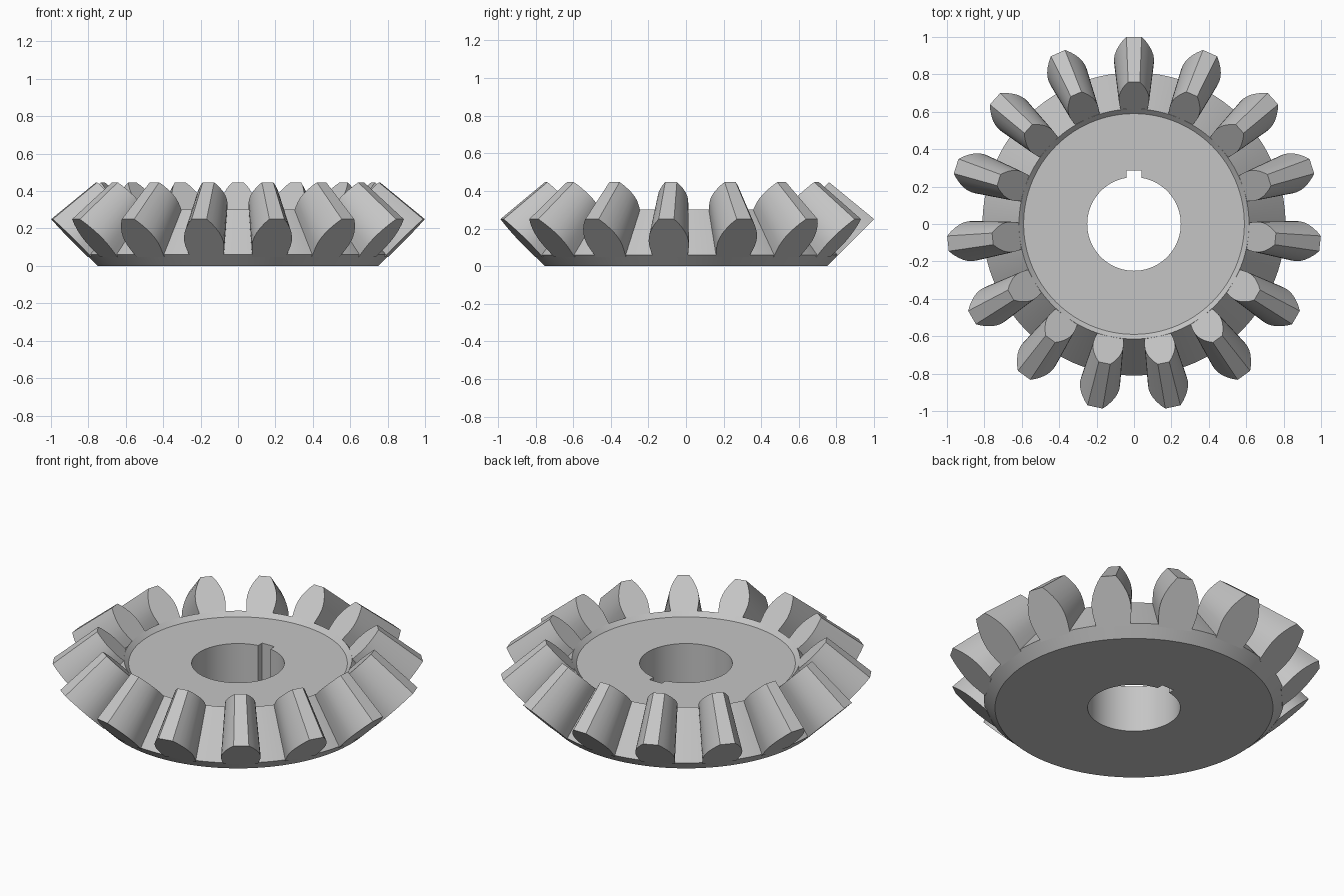
import bpy, bmesh, math
from mathutils import Vector

cube = bpy.data.objects.get("Cube")
if cube:
    bpy.data.objects.remove(cube)

STEEL = (0.56, 0.56, 0.56, 1)
mat = bpy.data.materials.new("steel_grey")
mat.use_nodes = True
mat.diffuse_color = STEEL
mat.node_tree.nodes["Principled BSDF"].inputs["Base Color"].default_value = STEEL

TEETH = 15
SEGMENTS = 120
APEX = Vector((0, 0, 1.07))     # point where all teeth converge
INNER_SCALE = 0.76              # small tooth end relative to the large end
ROOT = Vector((0, 0.81, 0.06))
TIP = Vector((0, 1.0, 0.25))
BORE, KEY_HALF, KEY_TOP = 0.25, 0.04, 0.285


def build(name, loops, ring, caps):
    """Skin a list of point loops; ring joins the last loop to the first."""
    bm = bmesh.new()
    rows = [[bm.verts.new(p) for p in loop] for loop in loops]
    pairs = list(zip(rows, rows[1:])) + ([(rows[-1], rows[0])] if ring else [])
    for a, b in pairs:
        for i in range(len(a)):
            j = (i + 1) % len(a)
            bm.faces.new((a[i], a[j], b[j], b[i]))
    if caps:
        bm.faces.new(rows[0])
        bm.faces.new(rows[-1])
    bmesh.ops.recalc_face_normals(bm, faces=bm.faces)
    mesh = bpy.data.meshes.new(name)
    bm.to_mesh(mesh)
    bm.free()
    mesh.materials.append(mat)
    obj = bpy.data.objects.new(name, mesh)
    bpy.context.collection.objects.link(obj)
    return obj


def circle(r, z):
    step = math.tau / SEGMENTS
    return [Vector((r * math.sin(i * step), r * math.cos(i * step), z))
            for i in range(SEGMENTS)]


def bore(z):
    """Bore outline with a square keyway at the back."""
    loop = circle(BORE, z)
    for k in range(-2, 3):
        loop[k] = Vector((KEY_HALF * k / 2, KEY_TOP, z))
    for k in (-3, 3):
        loop[k] = Vector((math.copysign(KEY_HALF, k),
                          math.sqrt(BORE ** 2 - KEY_HALF ** 2), z))
    return loop


# Gear body: bore, bottom, back cone, root cone, shallow recess, top
TOP = 0.277
body = build("gear_body",
             [bore(0), circle(0.75, 0), circle(0.81, 0.06),
              circle(0.615, 0.302), circle(0.59, TOP), bore(TOP)],
             ring=True, caps=False)

# Tooth profile: height fraction from root to tip, half width
flank = [(-0.06, 0.092), (0.1, 0.1), (0.25, 0.106), (0.38, 0.107),
         (0.5, 0.103), (0.62, 0.095), (0.75, 0.081), (0.88, 0.063), (1, 0.041)]
right = [ROOT.lerp(TIP, 0) + (TIP - ROOT) * s + Vector((w, 0, 0)) for s, w in flank]
left = [Vector((-p.x, p.y, p.z)) for p in reversed(right)]
outer = right + left
inner = [APEX + (p - APEX) * INNER_SCALE for p in outer]
tooth = build("tooth_1", [outer, inner], ring=False, caps=True)

# Repeat the tooth around the axis
parts = [body, tooth]
for n in range(1, TEETH):
    copy = bpy.data.objects.new(f"tooth_{n + 1}", tooth.data)
    copy.rotation_euler.z = n * math.tau / TEETH
    bpy.context.collection.objects.link(copy)
    parts.append(copy)

# Smooth curved walls, keep real edges sharp
bpy.ops.object.select_all(action='DESELECT')
for obj in (body, tooth):
    obj.select_set(True)
bpy.context.view_layer.objects.active = body
bpy.ops.object.shade_smooth_by_angle(angle=math.radians(30))
